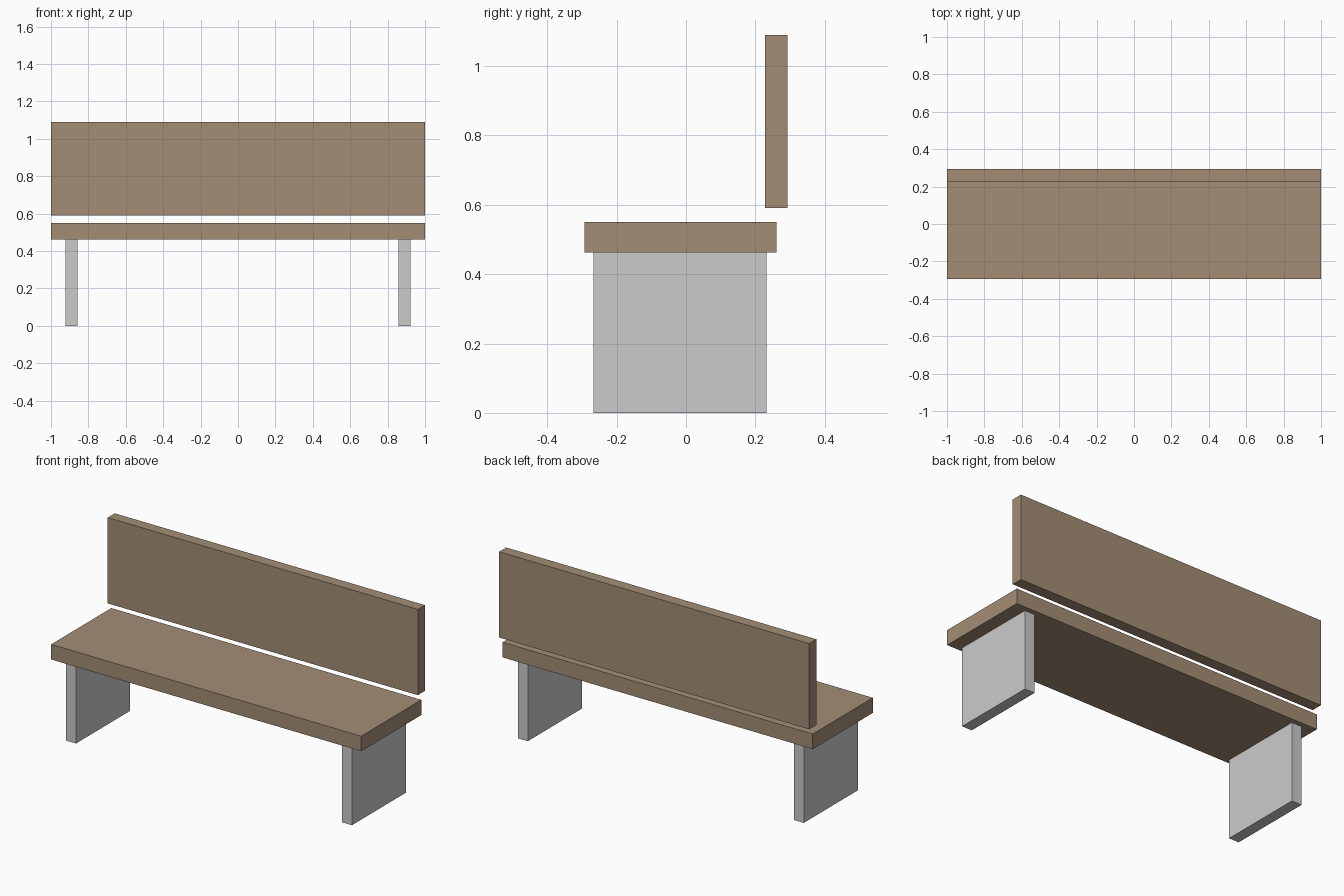
import bpy

if "Cube" in bpy.data.objects:
    bpy.data.objects.remove(bpy.data.objects["Cube"])

wood = bpy.data.materials.new("wood")
wood.diffuse_color = (0.37, 0.268, 0.18, 1)
wood.use_nodes = True
wood.node_tree.nodes["Principled BSDF"].inputs["Base Color"].default_value = wood.diffuse_color


def box(name, x, y, z, material=None):
    """Box from (min, max) ranges along each axis."""
    ranges = (x, y, z)
    bpy.ops.mesh.primitive_cube_add(size=1, location=[(a + b) / 2 for a, b in ranges])
    obj = bpy.context.object
    obj.name = name
    obj.scale = [b - a for a, b in ranges]
    bpy.ops.object.transform_apply(location=False, rotation=False, scale=True)
    if material:
        obj.data.materials.append(material)
    return obj


# Seat plank
box("seat", (-1, 1), (-0.293, 0.261), (0.462, 0.55), wood)

# Backrest, floating just above the rear edge of the seat
box("backrest", (-1, 1), (0.228, 0.293), (0.59, 1.09), wood)

# Slab legs under each end
for name, x in (("left_leg", -0.89), ("right_leg", 0.89)):
    box(name, (x - 0.032, x + 0.032), (-0.267, 0.232), (0, 0.462))
